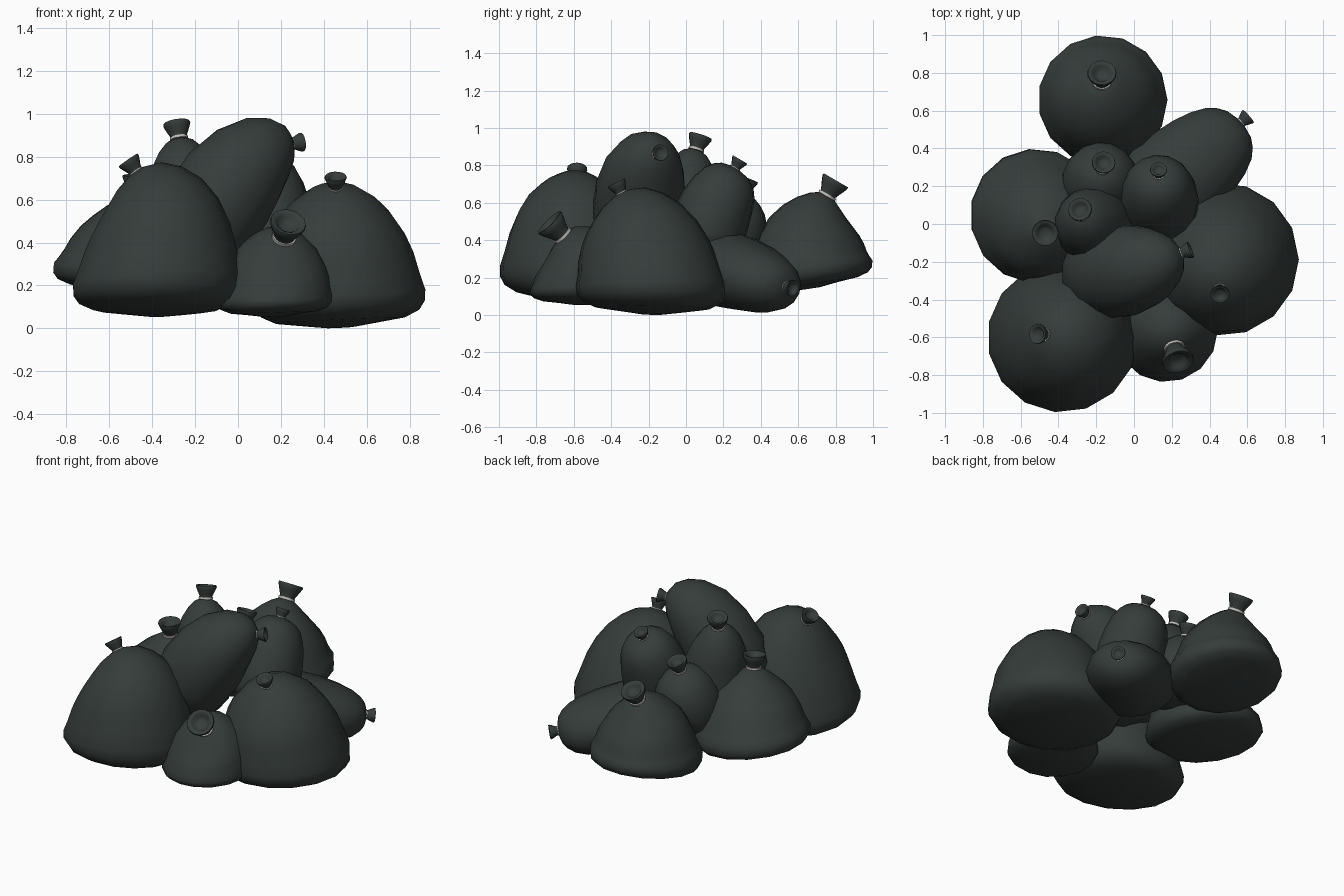
import bpy, math
from mathutils import Vector

if "Cube" in bpy.data.objects:
    bpy.data.objects.remove(bpy.data.objects["Cube"])


def material(name, rgb):
    m = bpy.data.materials.new(name)
    m.diffuse_color = (*rgb, 1)
    m.use_nodes = True
    m.node_tree.nodes["Principled BSDF"].inputs["Base Color"].default_value = m.diffuse_color
    return m


PLASTIC = material("dark green-black plastic", (0.036, 0.046, 0.043))
TIE = material("pale tie", (0.55, 0.53, 0.50))
SIDES = 15

# profiles: (fraction along the spine, fraction of the radius)
SACK = [(0, .45), (.025, .75), (.075, .92), (.14, .99), (.22, 1), (.35, .94), (.5, .88),
        (.64, .79), (.77, .66), (.88, .49), (.96, .31), (1, .1)]
FOLDED = [(0, .45), (.02, .75), (.06, .92), (.12, .99), (.22, 1), (.3, .94), (.38, .89),
          (.5, .83), (.64, .72), (.76, .57), (.86, .41), (.94, .26), (1, .11)]
EGG = [(-.02, .3), (0, .5), (.05, .74), (.15, .92), (.3, 1), (.48, .99), (.65, .91),
       (.79, .77), (.89, .6), (.96, .4), (1, .15)]
BLUNT = [(0, .5), (.03, .78), (.1, .95), (.2, 1), (.4, .99), (.6, .92), (.75, .82),
         (.87, .68), (.94, .52), (.98, .36), (1, .15)]


def lathe(name, rings, mat, loop=False, squash=1):
    """Skin a list of (centre, normal, radius) rings."""
    verts, faces = [], []
    for c, n, r in rings:
        u = Vector((1, 0, 0)) - n * n.x
        if u.length < .3:
            u = Vector((0, 1, 0)) - n * n.y
        u.normalize()
        v = n.cross(u) * squash
        for k in range(SIDES):
            a = 2 * math.pi * k / SIDES
            verts.append(c + (u * math.cos(a) + v * math.sin(a)) * r)
    m = len(rings)
    for i in range(m if loop else m - 1):
        j = (i + 1) % m
        for k in range(SIDES):
            l = (k + 1) % SIDES
            faces.append((i * SIDES + k, i * SIDES + l, j * SIDES + l, j * SIDES + k))
    if not loop:
        faces.append(tuple(reversed(range(SIDES))))
        faces.append(tuple(range((m - 1) * SIDES, m * SIDES)))
    me = bpy.data.meshes.new(name)
    me.from_pydata(verts, [], faces)
    me.materials.append(mat)
    ob = bpy.data.objects.new(name, me)
    bpy.context.collection.objects.link(ob)
    bpy.context.view_layer.objects.active = ob
    ob.select_set(True)
    bpy.ops.object.shade_smooth_by_angle(angle=math.radians(50))
    ob.select_set(False)
    return ob


def bag(name, base, base_n, neck, neck_n, radius, profile, knot, squash=1):
    p0, p3 = Vector(base), Vector(neck)
    n0, n3 = Vector(base_n).normalized(), Vector(neck_n).normalized()
    h = (p3 - p0).length / 3
    p1, p2 = p0 + n0 * h, p3 - n3 * h
    # body swept along a bent spine
    rings = []
    for t, r in profile:
        s = 1 - t
        c = p0 * s**3 + p1 * 3 * s * s * t + p2 * 3 * s * t * t + p3 * t**3
        n = n0.lerp(n3, max(t, 0) ** 1.5).normalized()
        rings.append((c, n, radius * r))
    # gently bulging underside
    rings.insert(0, (p0 - n0 * radius * .04, n0, radius * .15))
    lathe(name + "_body", rings, PLASTIC, squash=squash)
    # tie ring round the neck
    k = knot
    lathe(name + "_tie", [(p3 + n3 * k * a, n3, k * b) for a, b in
                          ((-.08, .5), (-.08, .67), (.1, .67), (.1, .5))], TIE, True)
    # flared, hollow gathered top
    cup = ((-.3, .6), (.1, .58), (.35, .68), (.75, .87), (1.08, 1), (1.2, .97),
           (1.18, .8), (1.05, .62), (.85, .5), (.78, .25))
    lathe(name + "_knot", [(p3 + n3 * k * a, n3, k * b) for a, b in cup], PLASTIC)


UP = (0, 0, 1)
# ground layer
bag("back_bag", (-.165, .665, .155), (0, -.15, 1), (-.17, .755, .64), (0, .5, .86), .343, FOLDED, .077)
bag("left_bag", (-.527, .05, .165), (.12, 0, 1), (-.47, -.04, .63), (.0, -.1, 1), .355, FOLDED, .07)
bag("front_left_bag", (-.38, -.61, .075), (0, .1, 1), (-.475, -.585, .73), (-.55, .05, .8), .4, SACK, .055)
bag("right_bag", (.475, -.18, .02), (-.05, .02, 1), (.455, -.345, .652), (0, -.45, .88), .405, SACK, .052)
bag("front_small_bag", (.167, -.56, .065), (-.03, 0, 1), (.215, -.66, .425), (.18, -.65, .65), .275, SACK, .085)
bag("back_right_bag", (.07, .11, .25), (.72, .65, .05), (.565, .535, .15), (.7, .62, -.12), .268, BLUNT, .045, .76)
# upper layer
bag("top_bag", (-.23, -.265, .34), (.4, 0, .9), (.25, -.155, .86), (.9, .35, .15), .246, EGG, .045)
bag("upper_right_bag", (.13, .1, .34), UP, (.13, .262, .785), (0, .5, .85), .213, BLUNT, .045)
bag("upper_left_bag", (-.18, .195, .25), UP, (-.165, .3, .66), (.05, .35, .9), .207, EGG, .063)
bag("upper_middle_bag", (-.2, -.01, .38), UP, (-.275, .055, .885), (-.15, .3, .95), .217, SACK, .064)
